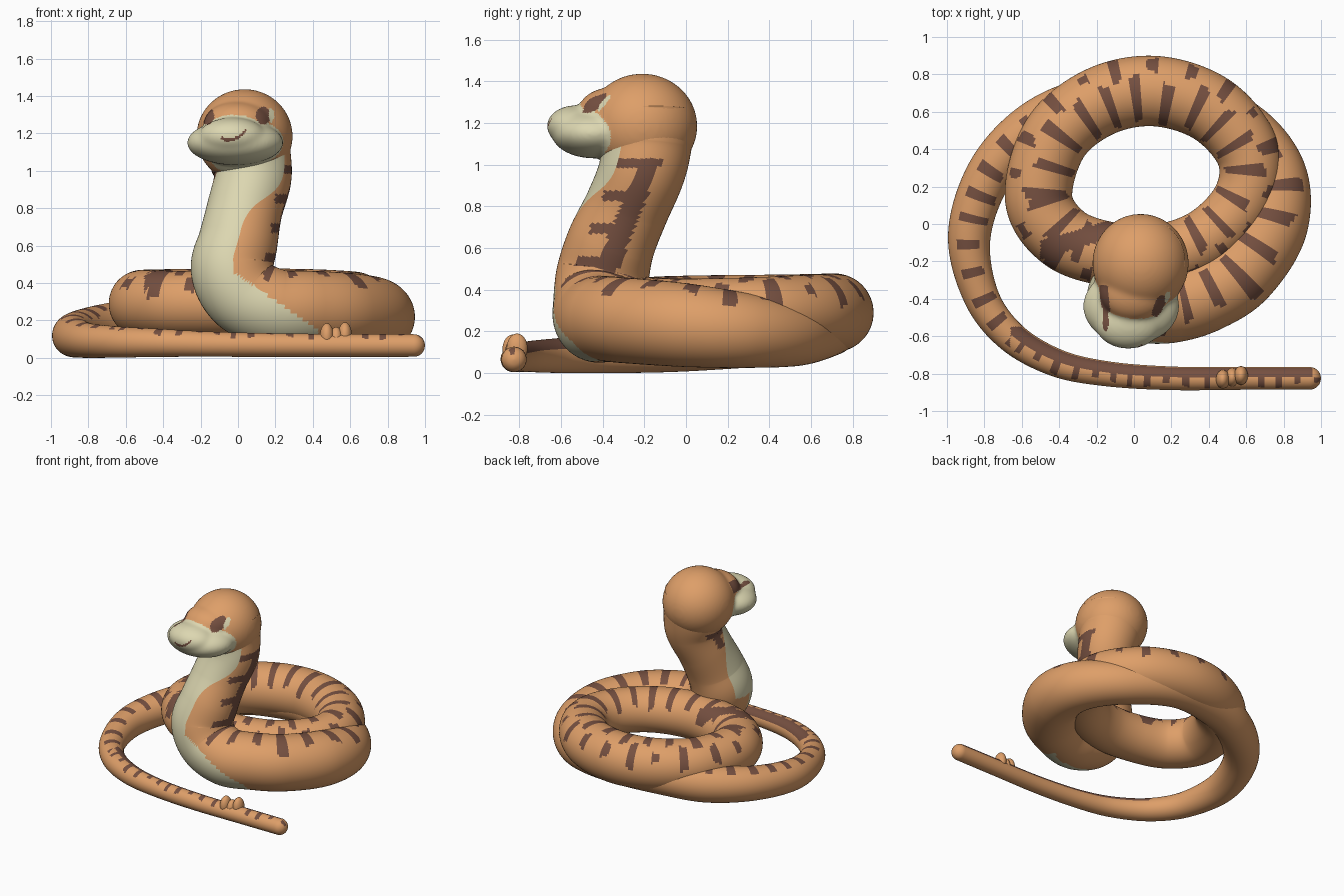
import bpy, bmesh
from math import pi, sin, cos, sqrt, degrees
from mathutils import Vector, Matrix

if "Cube" in bpy.data.objects:
    bpy.data.objects.remove(bpy.data.objects["Cube"])


def material(name, rgb):
    m = bpy.data.materials.new(name)
    m.use_nodes = True
    m.diffuse_color = (*rgb, 1)
    bsdf = m.node_tree.nodes["Principled BSDF"]
    bsdf.inputs["Base Color"].default_value = (*rgb, 1)
    bsdf.inputs["Roughness"].default_value = 0.7
    return m


MATS = [material("orange_skin", (0.73, 0.345, 0.14)),
        material("brown_marking", (0.18, 0.08, 0.052)),
        material("cream_belly", (0.72, 0.68, 0.44))]
ORANGE, BROWN, CREAM = range(3)
DOWN = Vector((0, 0, -1))


def add_object(name, mesh):
    ob = bpy.data.objects.new(name, mesh)
    bpy.context.collection.objects.link(ob)
    for m in MATS:
        mesh.materials.append(m)
    for p in mesh.polygons:
        p.use_smooth = True
    return ob


def smoothstep(a, b, v):
    t = min(1, max(0, (v - a) / (b - a)))
    return t * t * (3 - 2 * t)


def spline(pts, closed, steps):
    """Catmull-Rom through (x, y, z, radius) points."""
    pts = [Vector(p) for p in pts]
    n = len(pts)
    get = (lambda i: pts[i % n]) if closed else (lambda i: pts[max(0, min(n - 1, i))])
    out = []
    for i in range(n if closed else n - 1):
        a, b, c, d = (get(i + k) for k in (-1, 0, 1, 2))
        for k in range(steps):
            t = k / steps
            out.append(0.5 * (2 * b + (c - a) * t + (2 * a - 5 * b + 4 * c - d) * t * t
                              + (3 * b - a - 3 * c + d) * t ** 3))
    return out if closed else out + [pts[-1]]


def tube(name, pts, belly, paint, closed=False, steps=40, sides=60):
    """Sweep a round section; paint(length, degrees from the back, centre, normal)."""
    path = spline(pts, closed, steps)
    n = len(path)
    pos = [p.to_3d() for p in path]
    length = [0]
    for a, b in zip(pos, pos[1:]):
        length.append(length[-1] + (b - a).length)
    bm = bmesh.new()
    rings = []
    for i, p in enumerate(pos):
        t = (pos[(i + 1) % n] - pos[i - 1]) if closed else (pos[min(n - 1, i + 1)] - pos[max(0, i - 1)])
        t.normalize()
        b = belly(p, length[i])
        b = (b - t * b.dot(t)).normalized()
        s = t.cross(b)
        r = path[i].w
        if not closed:  # rounded tip
            k = max(0, 1 - (length[-1] - length[i]) / 0.06)
            r *= max(0.05, sqrt(max(0, 1 - k * k)))
        angles = [2 * pi * j / sides for j in range(sides)]
        rings.append([bm.verts.new(p + r * (cos(a) * b + sin(a) * s)) for a in angles])
    for i in range(n if closed else n - 1):
        for j in range(sides):
            k = (j + 1) % sides
            q = rings[(i + 1) % n]
            f = bm.faces.new((rings[i][j], rings[i][k], q[k], q[j]))
            c = f.calc_center_median()
            phi = 180 - degrees(2 * pi * (j + 0.5) / sides)
            f.material_index = paint(length[i], phi, c, (c - pos[i]).normalized())
    if not closed:
        bm.faces.new(rings[0])
        bm.faces.new(rings[-1])
    bmesh.ops.recalc_face_normals(bm, faces=bm.faces)
    mesh = bpy.data.meshes.new(name)
    bm.to_mesh(mesh)
    bm.free()
    return add_object(name, mesh)


def stripe(u, period, width, offset=0):
    return (u + offset + 0.012 * sin(9 * u)) % period < width


# Neck, lower coil and tail as one long tapering tube
body_pts = [
    (.04, -.2, 1.25, .235), (.062, -.195, 1.09, .222), (.078, -.215, .96, .207), (.035, -.285, .79, .202),
    (0, -.36, .62, .212), (-.03, -.4, .47, .222), (.04, -.42, .335, .217), (.2, -.425, .265, .21),
    (.38, -.375, .26, .205), (.57, -.25, .25, .205),
    (.73, 0, .23, .2), (.735, .28, .205, .18), (.54, .53, .19, .155), (.15, .68, .225, .145),
    (-.25, .64, .215, .14), (-.54, .51, .18, .138), (-.77, .27, .15, .125), (-.88, -.06, .12, .114),
    (-.82, -.38, .095, .095), (-.66, -.6, .085, .084), (-.42, -.74, .08, .075), (-.15, -.8, .073, .067),
    (.2, -.825, .068, .063), (.6, -.825, .066, .061), (1, -.825, .066, .06)]


def body_belly(p, u):
    if u > 1.6:
        return DOWN
    side = Vector((-.8, -.5, 0)).lerp(Vector((0, -1, 0)), smoothstep(.55, 1.1, p.z))
    return side.lerp(DOWN, smoothstep(.48, .27, p.z))


def is_belly(phi, c, n):
    if c.z < .45:                                         # sweeps along the front of the first bend
        return n.y < -.15 and c.x < .02 + (.43 - c.z) * 1.45
    return abs(phi) > 122


def body_paint(u, phi, c, n):
    if u < 1.4 and c.x < .43 and is_belly(phi, c, n):
        return CREAM
    if u < .85:                                           # toothed side bands on the neck
        d = c.y + .36 - .4 * (c.z - .55)
        if n.x > 0 and .48 < c.z < 1.03:
            if abs(d) < .055 or ((c.z - .51) % .158 < .05 and -.16 < d < 0):
                return BROWN
        if n.x < 0 and .86 < c.z < 1 and (abs(d) < .035 or (c.z > .95 and abs(d) < .09)):
            return BROWN
        return ORANGE
    if c.y < -.55 and c.x > -.66 and u > 3:               # tail with a comb-like back line
        if 5 < phi < 65 and c.x < .95:
            return BROWN
        return BROWN if stripe(u, .1, .032) and -42 - 20 * sin(17 * u) < phi <= 5 else ORANGE
    if c.x < -.45:                                        # tail bars
        return BROWN if stripe(u, .145, .05) and -38 < phi < 40 + 12 * sin(11 * u) else ORANGE
    if c.x > .1 and c.y < .42:                            # lower coil bars
        return BROWN if stripe(u, .17, .06) and -38 - 15 * sin(13 * u) < phi < 35 else ORANGE
    return ORANGE


tube("body_and_tail", body_pts, body_belly, body_paint)

# Upper coil resting on the lower one
coil_pts = [(x, y, .29, r) for x, y, r in (
    (-.51, .14, .18), (-.42, .46, .183), (-.18, .655, .187), (.12, .71, .188), (.42, .61, .183),
    (.61, .38, .172), (.59, .14, .165), (.4, -.07, .165), (.14, -.17, .17), (-.14, -.16, .172),
    (-.38, -.07, .176))]


def coil_paint(u, phi, c, n):
    if -.5 < c.x < -.08 and n.z > .2 and abs(c.y + .08 - .3 * (c.x + .3)) < .05:
        return BROWN                                      # broad patch beside the neck
    wave = 10 * sin(23 * u)
    if stripe(u, .165, .055) and -62 + wave < phi < 22 + wave:
        return BROWN
    if stripe(u, .165, .05, .08) and 30 + wave < phi < 72 - wave:
        return BROWN
    return ORANGE


tube("upper_coil", coil_pts, lambda p, u: DOWN, coil_paint, closed=True)


# Head: skull, muzzle and nose blended into one skin
def ellipsoid(bm, centre, radii):
    m = Matrix.Translation(centre) @ Matrix.Diagonal((*radii, 1))
    bmesh.ops.create_uvsphere(bm, u_segments=40, v_segments=24, radius=1, matrix=m)


def inside(p, centre, radii):
    return sum(((a - b) / r) ** 2 for a, b, r in zip(p, centre, radii)) < 1


MUZZLE = ((-.015, -.44, 1.15), (.258, .205, .12))
NOSE = ((-.03, -.53, 1.185), (.18, .138, .1))

bm = bmesh.new()
ellipsoid(bm, (.035, -.21, 1.185), (.258, .265, .252))
ellipsoid(bm, (.0, -.36, 1.25), (.185, .16, .12))
ellipsoid(bm, *MUZZLE)
ellipsoid(bm, *NOSE)
raw = bpy.data.meshes.new("head_base")
bm.to_mesh(raw)
bm.free()
base = bpy.data.objects.new("head_base", raw)
bpy.context.collection.objects.link(base)
remesh = base.modifiers.new("blend", 'REMESH')
remesh.mode = 'VOXEL'
remesh.voxel_size = 0.01
soft = base.modifiers.new("soften", 'SMOOTH')
soft.factor = 0.5
soft.iterations = 25
bpy.context.view_layer.update()
skin = bpy.data.meshes.new_from_object(base.evaluated_get(bpy.context.evaluated_depsgraph_get()))
bpy.data.objects.remove(base)
head = add_object("head", skin)


def head_paint(p):
    x, y, z = p
    if y < -.36 and ((x - .178) / .014) ** 2 + ((z - 1.3) / .042) ** 2 < 1:
        return CREAM                                                   # eye glint
    for ex, back in ((-.165, -.33), (.135, -.37)):                     # eyes
        if y < back and ((x - ex) / .038) ** 2 + ((z - 1.295) / .048) ** 2 < 1:
            return BROWN
    if y < -.5 and -.09 < x < .045 and abs(z - 1.165 - 6 * (x + .05) ** 2) < .009:
        return BROWN                                                   # smile
    if y < -.33 and z < 1.08 and -.14 < x < .17:                       # chin
        return CREAM
    grown = [(c, [r + .016 for r in rad]) for c, rad in (MUZZLE, NOSE)]
    return CREAM if any(inside(p, *g) for g in grown) else ORANGE


for poly in skin.polygons:
    poly.material_index = head_paint(poly.center)

# Small knobs of the rattle on the tail
bm = bmesh.new()
for x, y, z in ((.475, -.83, .115), (.525, -.82, .095), (.572, -.81, .12)):
    ellipsoid(bm, (x, y, z), (.037, .05, .07))
mesh = bpy.data.meshes.new("tail_knobs")
bm.to_mesh(mesh)
bm.free()
add_object("tail_knobs", mesh)
